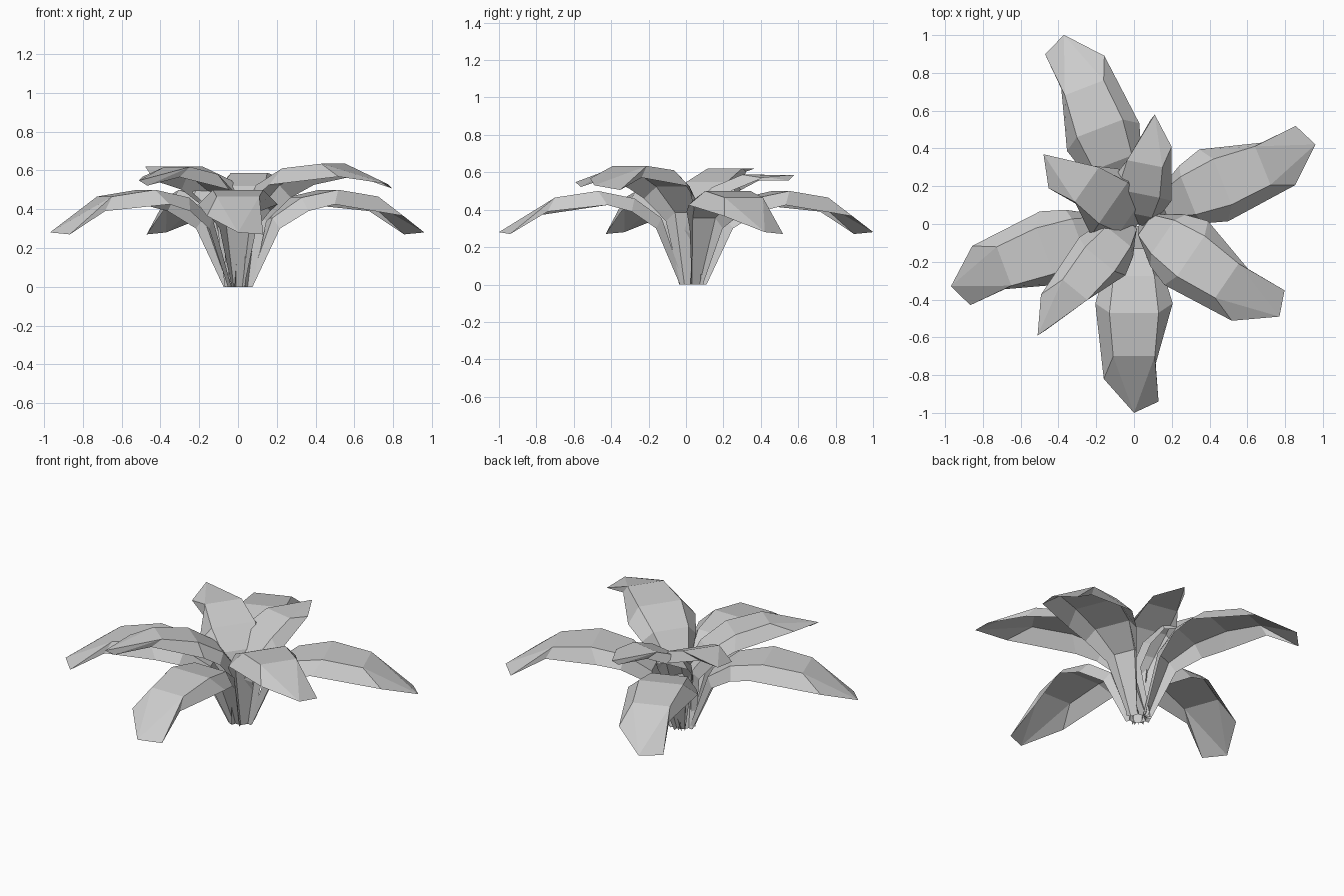
import bpy, bmesh
from math import radians
from mathutils import Matrix, Vector

if "Cube" in bpy.data.objects:
    bpy.data.objects.remove(bpy.data.objects["Cube"])

CENTRE = Vector((0, 0.035, 0))

# Leaf rows from the base outward: inner fold (u, half width, z), drooping edge (u, half width, z)
ROWS = [
    ((0.045, 0.022, 0.00), (0.068, 0.032, 0.00)),
    ((0.165, 0.065, 0.355), (0.195, 0.095, 0.30)),
    ((0.310, 0.108, 0.460), (0.325, 0.165, 0.390)),
    ((0.505, 0.130, 0.500), (0.455, 0.205, 0.425)),
]


def leaf(name, angle, pitch=0, scale=1, width=1, tip_left=0.13, tip_right=-0.16, slant=0):
    """Channel-shaped arching leaf with a slanted tip, pitched up and turned round the plant."""
    rows = []
    for (u, w, z), (eu, ew, ez) in ROWS:
        rows.append([(eu, ew, ez), (u, w, z), (u, -w, z), (eu, -ew, ez)])
    # last full row is skewed, its right edge reaches towards the tip
    left = min(0.115, tip_left + 0.06)
    rows.append([(0.775 - slant, left, 0.39), (0.735, 0.11, 0.465),
                 (0.735, -0.11, 0.465), (0.855, tip_right, 0.365)])
    tips = [(0.975 - slant, tip_left, 0.27 + slant / 2), (1.035, 0, 0.28)]

    lift = Matrix.Rotation(-radians(pitch), 4, 'Y')
    turn = Matrix.Rotation(radians(angle), 4, 'Z')
    bm = bmesh.new()

    def vert(p):
        q = Vector((p[0], p[1] * width, p[2]))
        q = (lift @ q) * scale
        if p[2] == 0:
            q = Vector((p[0], p[1], 0))
        return bm.verts.new(turn @ q + CENTRE)

    grid = [[vert(p) for p in row] for row in rows]
    tl, tip = [vert(p) for p in tips]
    for a, b in zip(grid, grid[1:]):
        for i in range(3):
            bm.faces.new((a[i], a[i + 1], b[i + 1], b[i]))
    e = grid[-1]
    for f in ((e[0], e[1], tl), (e[1], tip, tl), (e[1], e[2], tip), (e[2], e[3], tip)):
        bm.faces.new(f)
    bmesh.ops.recalc_face_normals(bm, faces=bm.faces)
    bm.normal_update()
    if sum(f.normal.z * f.calc_area() for f in bm.faces) < 0:
        bmesh.ops.reverse_faces(bm, faces=bm.faces)
    me = bpy.data.meshes.new(name)
    bm.to_mesh(me)
    bm.free()
    ob = bpy.data.objects.new(name, me)
    bpy.context.collection.objects.link(ob)


# Four low outer leaves
for n, a in (("front", -90), ("right", 21.9), ("back", 111), ("left", 200.6)):
    leaf("outer_leaf_" + n, a)

# Raised leaves
leaf("raised_leaf_right", -34.3, pitch=14.5)
leaf("raised_leaf_left", 230.8, pitch=19, scale=0.91, width=0.85, tip_left=0.02)

# Steep inner leaves
leaf("inner_leaf_left", 145.1, pitch=31.6, scale=0.795, width=1.28, tip_right=-0.05, slant=0.1)
leaf("inner_leaf_back", 78.6, pitch=31.4, scale=0.753, width=1.15, tip_left=0.02, tip_right=-0.14)
